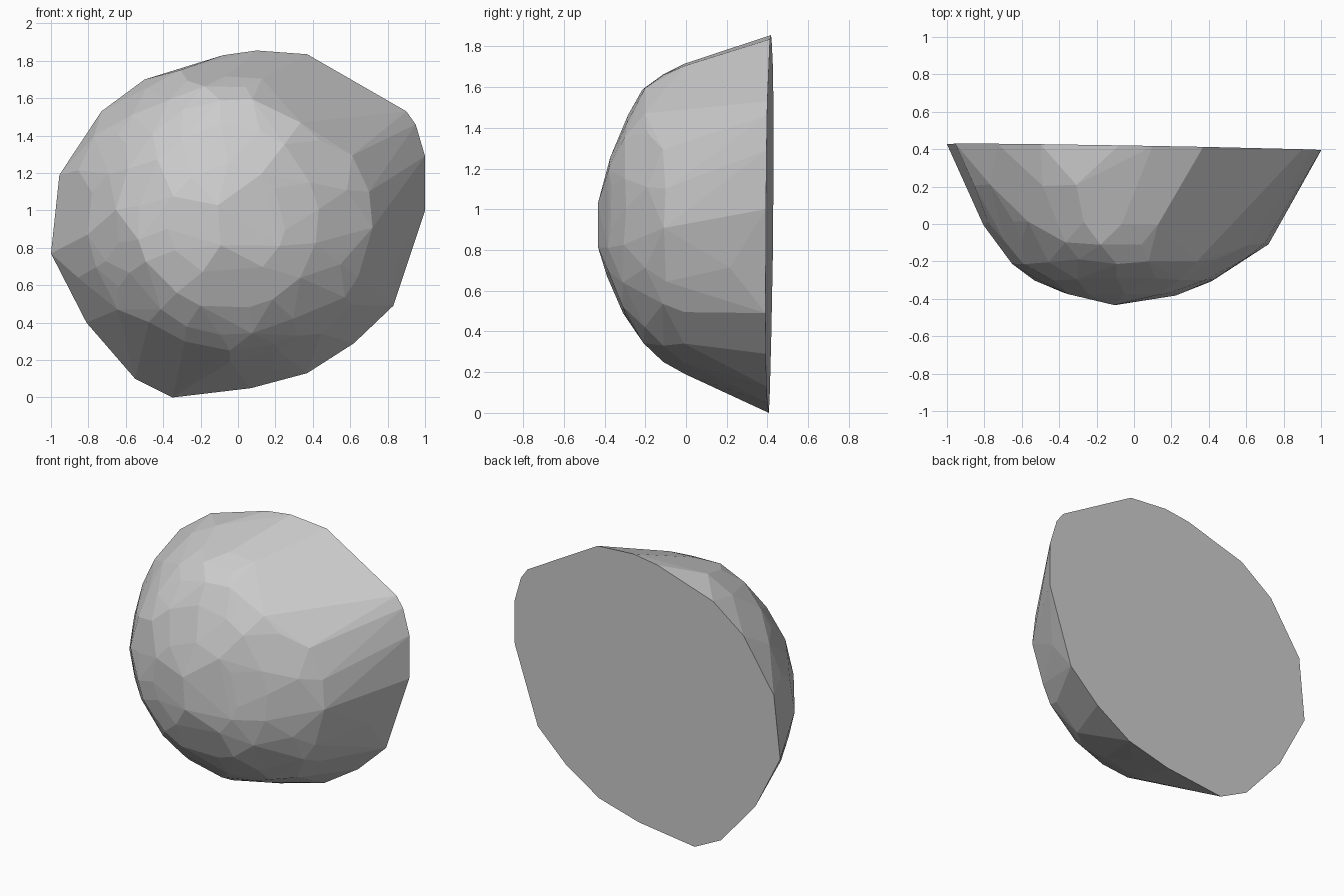
import bpy, bmesh, math, random
from mathutils import Vector

if "Cube" in bpy.data.objects:
    bpy.data.objects.remove(bpy.data.objects["Cube"])

random.seed(4)

# Outline of the flat broken back face (x, z)
OUTLINE = [(-.35, 0), (-.55, .10), (-.81, .40), (-1, .77), (-.955, 1.19),
           (-.73, 1.53), (-.5, 1.70), (-.08, 1.83), (.10, 1.855), (.37, 1.835),
           (.90, 1.53), (.95, 1.46), (1, 1.29), (1, 1.0), (.83, .49),
           (.62, .29), (.37, .13), (.07, .05)]

# Dome sections: y, left, right, bottom, top, point count
RINGS = [(.20, -.90, .87, .12, 1.785, 18), (0, -.80, .77, .20, 1.725, 20),
         (-.10, -.73, .71, .26, 1.67, 20), (-.20, -.65, .60, .34, 1.60, 19),
         (-.30, -.54, .43, .47, 1.46, 16), (-.38, -.38, .25, .64, 1.25, 12),
         (-.42, -.16, .02, .80, 1.05, 6)]

CENTRE_X, CENTRE_Z = -.04, .93

# Large chipped facet on the upper right
CHIP_POINT = Vector((.37, .415, 1.835))
CHIP_NORMAL = Vector((.145, -.167, .268)).normalized()


def section(y, left, right, bottom, top, count):
    """Uneven oval of points, flattened against the chip."""
    phase = random.random()
    for i in range(count):
        a = math.tau * (i + phase + random.uniform(-.25, .25)) / count
        c, s = math.cos(a), math.sin(a)
        r = random.uniform(.985, 1.015)
        x = CENTRE_X + c * r * ((right - CENTRE_X) if c > 0 else (CENTRE_X - left))
        z = CENTRE_Z + s * r * ((top - CENTRE_Z) if s > 0 else (CENTRE_Z - bottom))
        p = Vector((x, y + random.uniform(-.015, .015), z))
        over = (p - CHIP_POINT).dot(CHIP_NORMAL)
        yield p - CHIP_NORMAL * max(over, 0)


# Half boulder as the hull of back face and dome sections
points = [Vector((x, .41 - .018 * x + .01 * (z - .93), z)) for x, z in OUTLINE]
for ring in RINGS:
    points.extend(section(*ring))
points.append(Vector((-.08, -.43, .94)))

bm = bmesh.new()
for p in points:
    bm.verts.new(p)
hull = bmesh.ops.convex_hull(bm, input=bm.verts[:])
bmesh.ops.delete(bm, geom=[v for v in bm.verts if not v.link_faces], context='VERTS')

# Merge nearly flat triangles into larger facets
bmesh.ops.dissolve_limit(bm, angle_limit=math.radians(3),
                         verts=bm.verts[:], edges=bm.edges[:])
bmesh.ops.recalc_face_normals(bm, faces=bm.faces[:])

mesh = bpy.data.meshes.new("half_boulder")
bm.to_mesh(mesh)
bm.free()
boulder = bpy.data.objects.new("half_boulder", mesh)
bpy.context.collection.objects.link(boulder)
